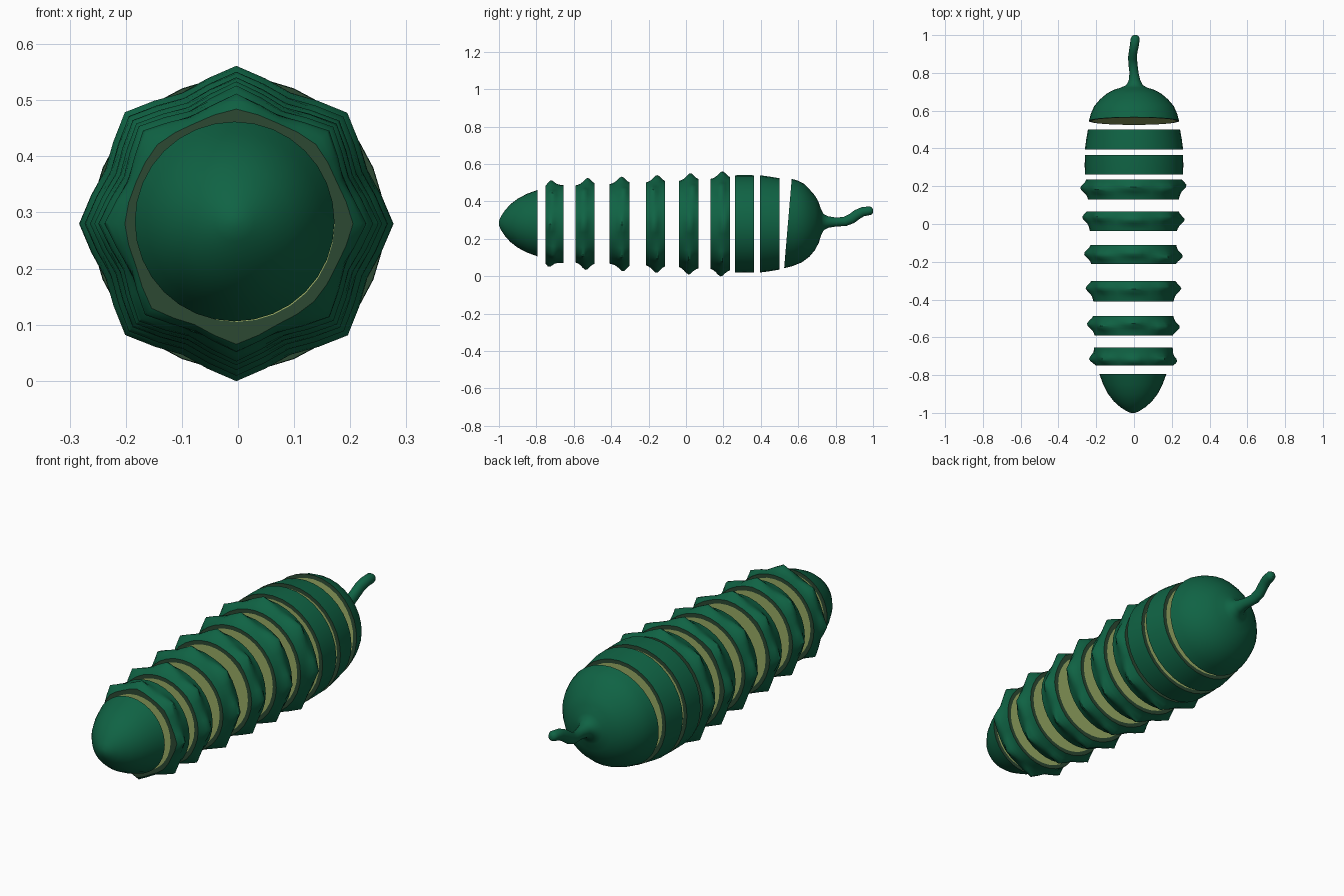
import bpy, bmesh, math, random

if "Cube" in bpy.data.objects:
    bpy.data.objects.remove(bpy.data.objects["Cube"])

random.seed(3)
N = 32
CZ = 0.28


def material(name, rgb):
    m = bpy.data.materials.new(name)
    m.diffuse_color = (*rgb, 1)
    m.use_nodes = True
    m.node_tree.nodes["Principled BSDF"].inputs["Base Color"].default_value = m.diffuse_color
    return m


MATS = [material("dark green skin", (0.005, 0.125, 0.058)),
        material("pale green flesh", (0.32, 0.41, 0.13)),
        material("dull green rim", (0.025, 0.065, 0.032))]


def build(name, rings, cut_start, cut_end, bump=None):
    """Loft rings (y, x, z, radius, slant) along y; cut ends get rim + flesh."""
    bm = bmesh.new()

    def ring(y, x, z, r, s, use_bump=True):
        vs = []
        for i in range(N):
            a = 2 * math.pi * i / N
            rr = r + (bump(i, y) if bump and use_bump else 0)
            vs.append(bm.verts.new((x + rr * math.cos(a), y + s * rr * math.sin(a),
                                    z + rr * math.sin(a))))
        return vs

    def bridge(a, b, mat):
        for i in range(N):
            j = (i + 1) % N
            f = bm.faces.new((a[i], a[j], b[j], b[i]))
            f.material_index = mat

    rows = [ring(*r) for r in rings]
    for a, b in zip(rows, rows[1:]):
        bridge(a, b, 0)
    for row, data, cut in ((rows[0], rings[0], cut_start), (rows[-1], rings[-1], cut_end)):
        if cut:
            y, x, z, r, s = data
            inner = ring(y, x, z, r - 0.018, s, False)
            bridge(row, inner, 2)
            bm.faces.new(inner).material_index = 1
        else:
            bm.faces.new(row).material_index = 0
    bmesh.ops.recalc_face_normals(bm, faces=bm.faces)
    me = bpy.data.meshes.new(name)
    bm.to_mesh(me)
    bm.free()
    for m in MATS:
        me.materials.append(m)
    ob = bpy.data.objects.new(name, me)
    bpy.context.collection.objects.link(ob)
    bpy.context.view_layer.objects.active = ob
    ob.select_set(True)
    bpy.ops.object.shade_smooth_by_angle(angle=math.radians(40))
    ob.select_set(False)


# rounded blossom tip
tip = [(-1.0, 0.012), (-0.99, 0.035), (-0.97, 0.066), (-0.94, 0.1), (-0.9, 0.131),
       (-0.85, 0.157), (-0.793, 0.178)]
build("cucumber_tip", [(y, -0.006, 0.284, r, 0) for y, r in tip], False, True)

# warty slices: start, end, start radius, end radius, wart row position
slices = [(-0.75, -0.655, 0.193, 0.208, -0.72), (-0.59, -0.488, 0.206, 0.212, -0.54),
          (-0.41, -0.303, 0.212, 0.22, -0.345), (-0.213, -0.112, 0.222, 0.227, -0.165),
          (-0.038, 0.067, 0.23, 0.238, 0.025), (0.13, 0.235, 0.24, 0.248, 0.19)]
for k, (y0, y1, r0, r1, yw) in enumerate(slices):
    peaks = [yw + random.uniform(-0.015, 0.015) for _ in range(8)]

    def wart(i, y, peaks=peaks):
        # eight warts evenly around the slice
        g = 0
        for p in range(8):
            d = min(abs(i - p * 4), N - abs(i - p * 4))
            g += math.exp(-(d / 1.1) ** 2) * math.exp(-((y - peaks[p]) / 0.026) ** 2)
        return 0.031 * g

    rows = []
    for j in range(9):
        t = j / 8
        rows.append((y0 + (y1 - y0) * t, -0.003, CZ, r0 + (r1 - r0) * t
                     + 0.006 * math.sin(math.pi * t), 0))
    build("warty_slice_%d" % (k + 1), rows, True, True, wart)

# smooth slices
for k, (y0, y1, r0, r1) in enumerate([(0.262, 0.364, 0.26, 0.26), (0.395, 0.5, 0.26, 0.244)]):
    build("smooth_slice_%d" % (k + 1),
          [(y0, 0, CZ, r0, 0), ((y0 + y1) / 2, 0, CZ, (r0 + r1) / 2 + 0.001, 0),
           (y1, 0, CZ, r1, 0)], True, True)

# stem end: slanted cut, dome, then curved stalk
head = [(0.545, 0, 0.282, 0.239, 0.085), (0.585, 0, 0.283, 0.228, 0.06), (0.625, 0, 0.284, 0.21, 0.03),
        (0.66, 0, 0.285, 0.18, 0), (0.69, 0, 0.286, 0.145, 0), (0.71, 0, 0.287, 0.108, 0),
        (0.722, 0, 0.288, 0.07, 0), (0.735, 0.003, 0.289, 0.044, 0), (0.76, 0.003, 0.29, 0.031, 0),
        (0.80, 0.0, 0.29, 0.024, 0), (0.85, -0.006, 0.293, 0.024, -0.3),
        (0.885, -0.008, 0.308, 0.023, -0.6), (0.915, -0.004, 0.33, 0.023, -0.6),
        (0.945, 0.002, 0.345, 0.024, -0.3), (0.98, 0.006, 0.35, 0.024, 0.1),
        (0.994, 0.007, 0.348, 0.018, 0.1), (1.0, 0.007, 0.347, 0.008, 0)]
build("stem_end", head, True, False)
